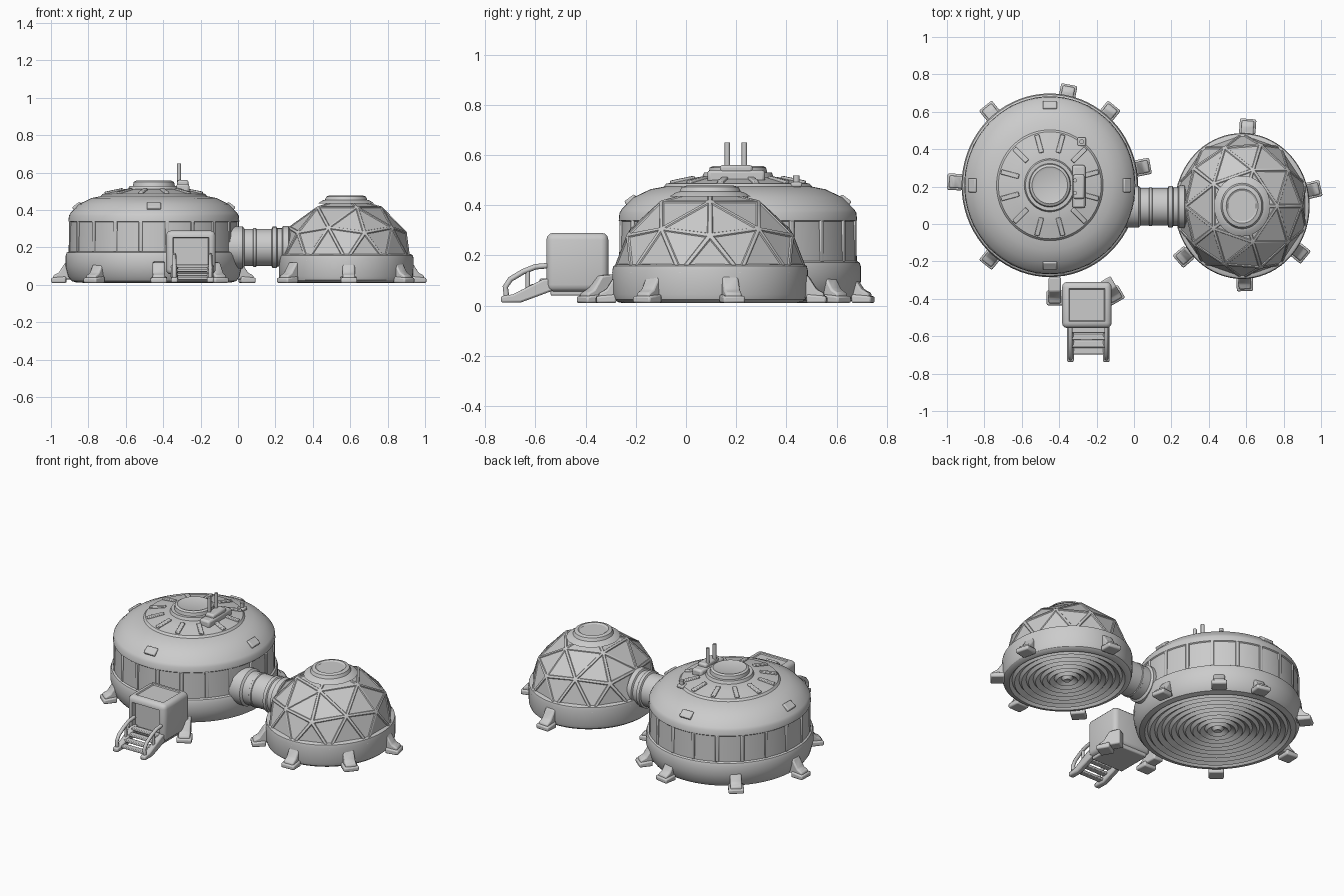
import bpy, bmesh, math
from math import sin, cos, radians, pi
from mathutils import Matrix, Vector

cube = bpy.data.objects.get("Cube")
if cube:
    bpy.data.objects.remove(cube, do_unlink=True)

grey = bpy.data.materials.new("hull grey")
grey.use_nodes = True
GREY = (0.6, 0.6, 0.6, 1)
grey.diffuse_color = GREY
grey.node_tree.nodes["Principled BSDF"].inputs["Base Color"].default_value = GREY

HAB = Vector((-0.45, 0.207, 0))
DOME = Vector((0.578, 0.096, 0))
HAB_SY, DOME_SY = 1.04, 1.08
parts = []


def make(name, bm, matrix):
    bm.transform(matrix)
    bmesh.ops.recalc_face_normals(bm, faces=bm.faces)
    me = bpy.data.meshes.new(name)
    bm.to_mesh(me)
    bm.free()
    me.materials.append(grey)
    ob = bpy.data.objects.new(name, me)
    bpy.context.collection.objects.link(ob)
    parts.append(ob)
    return ob


def add_bevel(ob, width):
    mod = ob.modifiers.new("bevel", "BEVEL")
    mod.width, mod.segments = width, 2
    mod.limit_method = "ANGLE"


def place(centre, sy):
    return Matrix.Translation(centre) @ Matrix.Diagonal((1, sy, 1, 1))


def around(r, a, z):
    # point on the habitat's slightly oval plan
    return HAB + Vector((r * cos(a), r * HAB_SY * sin(a), z))


def lathe(name, profile, matrix, steps=72):
    bm = bmesh.new()
    vs = [bm.verts.new((r, 0, z)) for r, z in profile]
    es = [bm.edges.new(p) for p in zip(vs, vs[1:])]
    bmesh.ops.spin(bm, geom=vs + es, cent=(0, 0, 0), axis=(0, 0, 1), angle=2 * pi, steps=steps)
    bmesh.ops.remove_doubles(bm, verts=bm.verts, dist=1e-4)
    return make(name, bm, matrix)


def box(name, loc, size, turn=0, tilt=0, bevel=0.006):
    bm = bmesh.new()
    bmesh.ops.create_cube(bm, size=1)
    m = (Matrix.Translation(loc) @ Matrix.Rotation(turn, 4, "Z")
         @ Matrix.Rotation(tilt, 4, "Y") @ Matrix.Diagonal((*size, 1)))
    add_bevel(make(name, bm, m), bevel)


def extrude_side(name, outline, width, matrix):
    # outline lies in the local x-z plane
    bm = bmesh.new()
    f = bm.faces.new([bm.verts.new((x, -width / 2, z)) for x, z in outline])
    new = bmesh.ops.extrude_face_region(bm, geom=[f])["geom"]
    bmesh.ops.translate(bm, vec=(0, width, 0), verts=[v for v in new if isinstance(v, bmesh.types.BMVert)])
    add_bevel(make(name, bm, matrix), 0.008)


def foot(name, centre, degrees, r_in, r_out):
    m = Matrix.Translation(centre) @ Matrix.Rotation(radians(degrees), 4, "Z")
    leg = [(r_in, 0.03), (r_out - 0.01, 0.03), (r_out - 0.01, 0.05),
           (r_out - 0.04, 0.065), (r_out - 0.075, 0.12), (r_in, 0.125)]
    extrude_side(name + "_leg", leg, 0.066, m)
    pad = [(r_out - 0.08, 0.01), (r_out, 0.01), (r_out, 0.038), (r_out - 0.08, 0.045)]
    extrude_side(name + "_pad", pad, 0.088, m)


def tube(name, points, radius):
    cu = bpy.data.curves.new(name, "CURVE")
    cu.dimensions = "3D"
    cu.bevel_depth, cu.bevel_resolution, cu.use_fill_caps = radius, 2, True
    sp = cu.splines.new("POLY")
    sp.points.add(len(points) - 1)
    for p, co in zip(sp.points, points):
        p.co = (*co, 1)
    cu.materials.append(grey)
    bpy.context.collection.objects.link(bpy.data.objects.new(name, cu))


def grooved_underside(r_max, rings):
    # concentric ridges from the middle out to the rim
    pts = [(0, 0.02)]
    for i in range(rings):
        r = r_max * (i + 0.5) / rings
        pts += [(r, 0.01), (r + 0.35 * r_max / rings, 0.028)]
    return pts


# Main habitat hull, roof and hatch
hab = place(HAB, HAB_SY)
lathe("habitat_hull", grooved_underside(0.4, 10) + [
    (0.41, 0.012), (0.44, 0.02), (0.458, 0.045), (0.472, 0.1), (0.472, 0.155), (0.466, 0.172),
    (0.456, 0.178), (0.451, 0.335), (0.457, 0.34), (0.454, 0.37), (0.445, 0.385),
    (0.4, 0.432), (0.335, 0.464), (0.285, 0.474), (0.275, 0.486), (0.2, 0.503),
    (0.15, 0.513), (0, 0.513)], hab)
lathe("roof_hatch", [(0.14, 0.505), (0.13, 0.53), (0.112, 0.53), (0.108, 0.55),
                     (0.095, 0.557), (0.082, 0.552), (0, 0.552)], hab, 48)

# Wall ribs and roof spokes
for i in range(20):
    a = 2 * pi * (i + 0.5) / 20
    box("wall_rib", around(0.451, a, 0.258), (0.016, 0.022, 0.165), a, bevel=0.004)
for i in range(12):
    a = 2 * pi * (i + 0.5) / 12
    box("roof_spoke", around(0.22, a, 0.499), (0.1, 0.026, 0.018), a, 0.2, 0.004)

# Four roof vents
for i in range(4):
    a = i * pi / 2
    box("roof_vent", around(0.408, a, 0.417), (0.05, 0.075, 0.032), a, 0.65)

# Antenna cluster
box("antenna_base", (-0.295, 0.2, 0.515), (0.07, 0.23, 0.05), bevel=0.012)
box("antenna_box", (-0.295, 0.2, 0.545), (0.06, 0.13, 0.03), bevel=0.01)
for y in (0.165, 0.233):
    tube("antenna", [(-0.315, y, 0.53), (-0.315, y, 0.65)], 0.011)
tube("short_mast", [(-0.28, 0.44, 0.46), (-0.28, 0.44, 0.518)], 0.013)
box("mast_base", (-0.28, 0.44, 0.483), (0.045, 0.045, 0.02))

# Habitat feet
for d in (11, 51, 79, 129, 178, 231):
    foot("habitat_foot", HAB, d, 0.42, 0.548)
foot("airlock_foot_right", Vector((-0.423, -0.285, 0)), 270, 0.0, 0.15)
foot("airlock_foot_left", Vector((-0.155, -0.295, 0)), 300, 0.0, 0.14)

# Dome base, faceted shell and top cap
dome = place(DOME, DOME_SY)
lathe("dome_base", grooved_underside(0.31, 8) + [
    (0.32, 0.01), (0.34, 0.014), (0.353, 0.025), (0.359, 0.045), (0.361, 0.14), (0.357, 0.158),
    (0.345, 0.165), (0, 0.17)], dome)
bm = bmesh.new()
bmesh.ops.create_icosphere(bm, subdivisions=2, radius=1)
bmesh.ops.bisect_plane(bm, geom=bm.verts[:] + bm.edges[:] + bm.faces[:], plane_co=(0, 0, 0),
                       plane_no=(0, 0, -1), clear_outer=True)
bmesh.ops.scale(bm, vec=(0.362, 0.362, 0.34), verts=bm.verts)
bmesh.ops.recalc_face_normals(bm, faces=bm.faces)
bmesh.ops.inset_individual(bm, faces=bm.faces[:], thickness=0.013, depth=0)
bmesh.ops.inset_individual(bm, faces=[f for f in bm.faces if len(f.verts) == 3],
                           thickness=0.008, depth=-0.004)
make("dome_shell", bm, dome @ Matrix.Translation((0, 0, 0.13)))
lathe("dome_cap", [(0.15, 0.435), (0.125, 0.452), (0.113, 0.455), (0.105, 0.473), (0.085, 0.479),
                   (0.075, 0.472), (0, 0.472)], dome, 48)

# Dome feet
for d, r in ((13, 0.432), (86, 0.467), (221, 0.455), (272, 0.455), (321, 0.438)):
    foot("dome_foot", DOME, d, 0.31, r)

# Connecting tunnel with collars, lying along x
lathe("tunnel", [(0, -0.06), (0.112, -0.06), (0.112, 0.025), (0.1, 0.035), (0.1, 0.08),
                 (0.104, 0.083), (0.104, 0.095), (0.1, 0.098), (0.1, 0.18), (0.111, 0.185),
                 (0.111, 0.205), (0.103, 0.21), (0.103, 0.235), (0.114, 0.24), (0.114, 0.27),
                 (0.103, 0.275), (0.1, 0.36), (0, 0.36)],
      Matrix.Translation((0, 0.092, 0.2)) @ Matrix.Rotation(pi / 2, 4, "Y"), 40)

# Airlock with recessed door and roof panel
bm = bmesh.new()
bmesh.ops.create_cube(bm, size=1)
bmesh.ops.scale(bm, vec=(0.265, 0.247, 0.235), verts=bm.verts)
bmesh.ops.bevel(bm, geom=bm.edges[:], offset=0.028, segments=3, affect="EDGES", profile=0.5)
for normal, rim, depth in (((0, -1, 0), 0.012, -0.03), ((0, 0, 1), 0.012, -0.006)):
    face = max(bm.faces, key=lambda f: f.normal.dot(normal) + f.calc_area())
    bmesh.ops.inset_region(bm, faces=[face], thickness=rim)
    bmesh.ops.inset_region(bm, faces=[face], thickness=0.006, depth=depth)
make("airlock", bm, Matrix.Translation((-0.252, -0.433, 0.173)))
box("airlock_underframe", (-0.252, -0.43, 0.065), (0.22, 0.22, 0.05))

# Stairs, stringers and handrails
for i in range(4):
    box("step", (-0.245, -0.565 - 0.038 * i, 0.1 - 0.022 * i), (0.18, 0.036, 0.016), bevel=0.004)
for x in (-0.34, -0.148):
    side = Matrix.Translation((x, 0, 0)) @ Matrix.Rotation(pi / 2, 4, "Z")
    extrude_side("stringer", [(-0.738, 0.012), (-0.66, 0.012), (-0.53, 0.06), (-0.53, 0.11),
                              (-0.57, 0.105), (-0.69, 0.045), (-0.738, 0.038)], 0.036, side)
    tube("handrail", [(x, y, z) for y, z in ((-0.715, 0.035), (-0.72, 0.075), (-0.7, 0.105),
                      (-0.65, 0.135), (-0.6, 0.155), (-0.545, 0.16))], 0.011)
    tube("rail_post", [(x, -0.63, 0.06), (x, -0.63, 0.14)], 0.009)

# Smooth shading with sharp edges kept
bpy.ops.object.select_all(action="DESELECT")
for ob in parts:
    ob.select_set(True)
bpy.context.view_layer.objects.active = parts[0]
bpy.ops.object.shade_smooth_by_angle(angle=radians(32))
